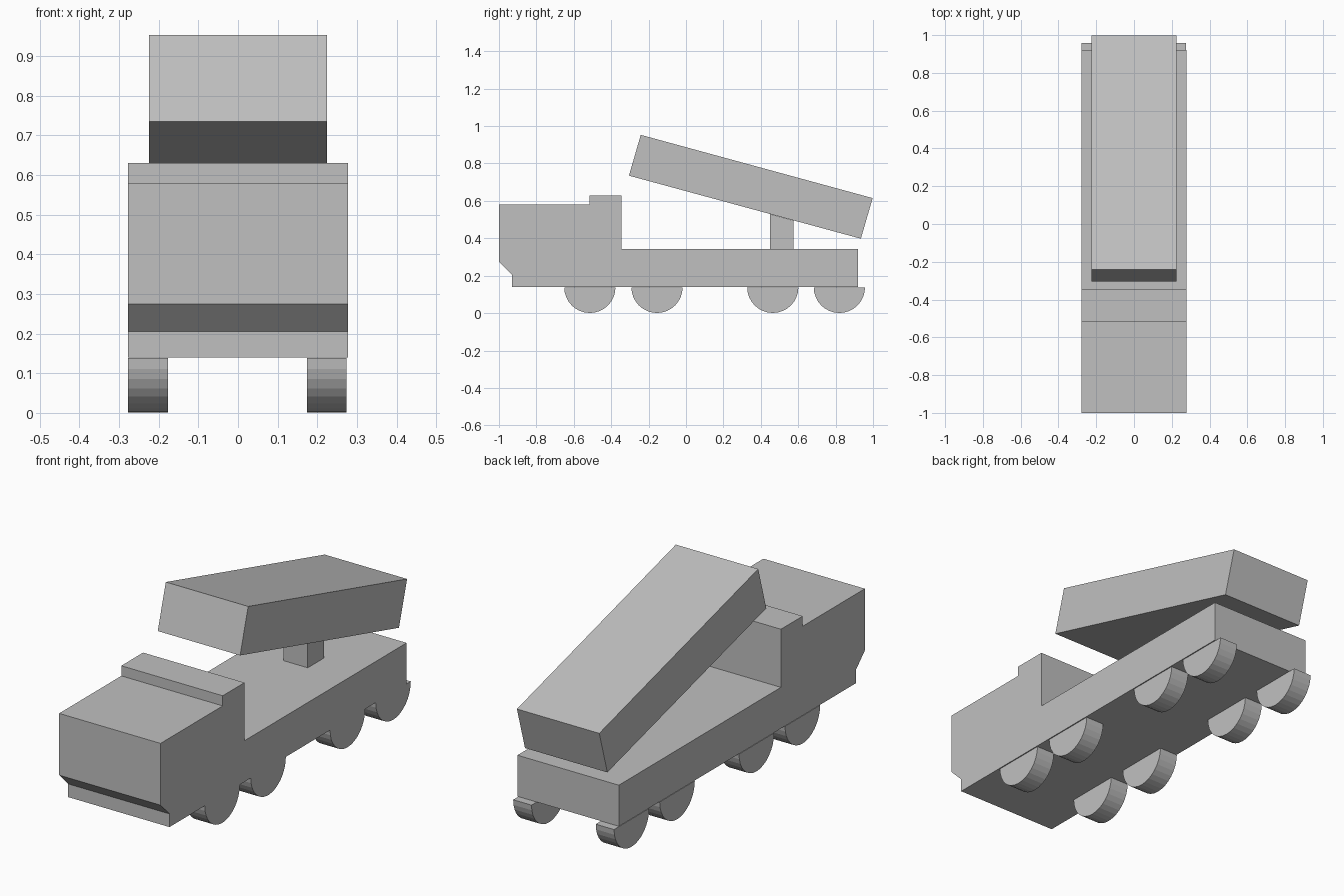
import bpy
import bmesh
from math import sin, cos, pi

cube = bpy.data.objects.get("Cube")
if cube:
    bpy.data.objects.remove(cube, do_unlink=True)

grey = bpy.data.materials.new("plain grey")
grey.use_nodes = True
colour = (0.53, 0.53, 0.53, 1)
grey.diffuse_color = colour
grey.node_tree.nodes["Principled BSDF"].inputs["Base Color"].default_value = colour


def extrude_profile(name, points, x_min, x_max):
    """Extrude a (y, z) side profile across x."""
    bm = bmesh.new()
    face = bm.faces.new([bm.verts.new((x_min, y, z)) for y, z in points])
    result = bmesh.ops.extrude_face_region(bm, geom=[face])
    verts = [g for g in result["geom"] if isinstance(g, bmesh.types.BMVert)]
    bmesh.ops.translate(bm, verts=verts, vec=(x_max - x_min, 0, 0))
    bmesh.ops.recalc_face_normals(bm, faces=bm.faces)
    mesh = bpy.data.meshes.new(name)
    bm.to_mesh(mesh)
    bm.free()
    mesh.materials.append(grey)
    obj = bpy.data.objects.new(name, mesh)
    bpy.context.collection.objects.link(obj)
    return obj


# Cab and flat deck share one side profile
extrude_profile("truck_body", [
    (-0.93, 0.14), (-0.93, 0.205), (-1, 0.275), (-1, 0.58),
    (-0.515, 0.58), (-0.515, 0.63), (-0.345, 0.63), (-0.345, 0.343),
    (0.92, 0.343), (0.92, 0.14)], -0.277, 0.277)

# Support post, its sloped top meeting the launcher box
extrude_profile("support_post", [
    (0.45, 0.343), (0.45, 0.529), (0.575, 0.495), (0.575, 0.343)], -0.066, 0.066)

# Tilted box
extrude_profile("tilted_box", [
    (-0.305, 0.735), (-0.242, 0.953), (0.998, 0.615), (0.935, 0.398)], -0.225, 0.225)

# Half-round wheels under the body
RADIUS, HALF_SIDES, AXLE_Z = 0.137, 16, 0.138
for i, axle_y in enumerate((-0.514, -0.155, 0.464, 0.82), 1):
    arc = [(axle_y + RADIUS * cos(pi * s / HALF_SIDES),
            AXLE_Z - RADIUS * sin(pi * s / HALF_SIDES)) for s in range(HALF_SIDES + 1)]
    extrude_profile(f"left_wheel_{i}", arc, 0.174, 0.274)
    extrude_profile(f"right_wheel_{i}", arc, -0.277, -0.177)
